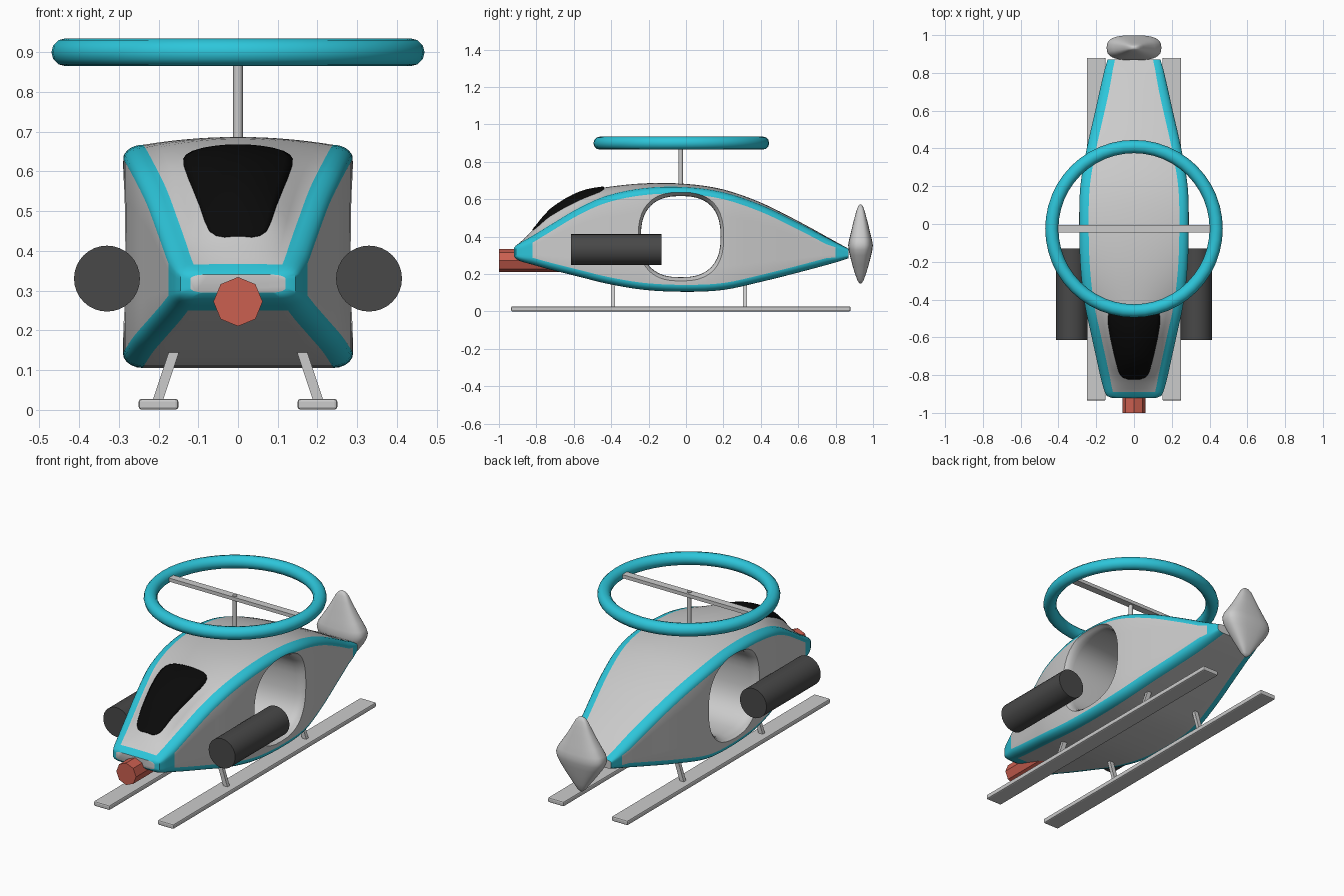
import bpy, bmesh, math
from mathutils import Vector

if "Cube" in bpy.data.objects:
    bpy.data.objects.remove(bpy.data.objects["Cube"])

def material(name, rgb):
    m = bpy.data.materials.new(name)
    m.diffuse_color = (*rgb, 1)
    m.use_nodes = True
    m.node_tree.nodes["Principled BSDF"].inputs["Base Color"].default_value = m.diffuse_color
    return m

GREY = material("light_grey", (0.60, 0.60, 0.60))
CYAN = material("cyan", (0.026, 0.56, 0.70))
DARK = material("dark_grey", (0.065, 0.065, 0.065))
BLACK = material("black", (0.003, 0.003, 0.003))
RED = material("red", (0.60, 0.115, 0.08))

def finish(name, bm, mats, angle=35):
    bmesh.ops.recalc_face_normals(bm, faces=bm.faces)
    me = bpy.data.meshes.new(name)
    bm.to_mesh(me)
    bm.free()
    ob = bpy.data.objects.new(name, me)
    bpy.context.collection.objects.link(ob)
    for m in mats:
        me.materials.append(m)
    smooth(ob, angle)
    return ob

def smooth(ob, angle):
    bpy.ops.object.select_all(action='DESELECT')
    ob.select_set(True)
    bpy.context.view_layer.objects.active = ob
    if angle:
        bpy.ops.object.shade_smooth_by_angle(angle=math.radians(angle))

def loft(rings, rule=None):
    """Skin closed rings of points and cap both ends."""
    bm = bmesh.new()
    vs = [[bm.verts.new(p) for p in r] for r in rings]
    n = len(rings[0])
    for a, b in zip(vs, vs[1:]):
        for i in range(n):
            j = (i + 1) % n
            f = bm.faces.new((a[i], a[j], b[j], b[i]))
            if rule:
                f.material_index = rule(i, f.calc_center_median().y)
    bm.faces.new(vs[0])
    bm.faces.new(vs[-1])
    return bm

def superellipse(a, b, e, n):
    pts = []
    for i in range(n):
        t = 2 * math.pi * i / n
        c, s = math.cos(t), math.sin(t)
        pts.append((a * math.copysign(abs(c) ** (2 / e), c), b * math.copysign(abs(s) ** (2 / e), s)))
    return pts

def rod(name, p, q, r, sides, mat, angle=35, turn=0):
    p, q = Vector(p), Vector(q)
    rot = (q - p).to_track_quat('Z', 'Y')
    rings = [[c + rot @ Vector((r * math.cos(t), r * math.sin(t), 0))
              for t in [turn + 2 * math.pi * i / sides for i in range(sides)]] for c in (p, q)]
    return finish(name, loft(rings), [mat], angle)

def box(name, lo, hi, mat, bevel=0):
    bm = bmesh.new()
    bmesh.ops.create_cube(bm, size=1)
    for v in bm.verts:
        v.co = [l + (c + 0.5) * (h - l) for l, h, c in zip(lo, hi, v.co)]
    ob = finish(name, bm, [mat], 0)
    if bevel:
        mod = ob.modifiers.new("bevel", 'BEVEL')
        mod.width = bevel
        mod.segments = 2
    return ob

# Body stations: y, half width, corner top, bottom, extra height at the middle
KEYS = [(-.92, .12, .34, .295, 0), (-.91, .145, .352, .282, 0), (-.89, .155, .365, .27, .002),
        (-.82, .175, .405, .25, .03), (-.73, .195, .46, .225, .08), (-.57, .23, .555, .185, .08),
        (-.42, .262, .62, .148, .045), (-.22, .284, .66, .115, .025), (0, .29, .665, .105, .017),
        (.2, .284, .637, .115, .015), (.4, .25, .57, .158, .012), (.6, .205, .475, .208, .008),
        (.8, .16, .37, .262, .003), (.87, .14, .335, .285, 0)]

def slope(i, k):
    a, b = KEYS[max(i - 1, 0)], KEYS[min(i + 1, len(KEYS) - 1)]
    return (b[k] - a[k]) / (b[0] - a[0])

def station(y):
    i = max(j for j in range(len(KEYS) - 1) if j == 0 or KEYS[j][0] <= y + 1e-9)
    a, b = KEYS[i], KEYS[i + 1]
    h = b[0] - a[0]
    t = (y - a[0]) / h
    out = []
    for k in range(1, 5):
        out.append((2*t**3 - 3*t*t + 1) * a[k] + (t**3 - 2*t*t + t) * h * slope(i, k)
                   + (3*t*t - 2*t**3) * b[k] + (t**3 - t*t) * h * slope(i + 1, k))
    return out

def band(w, zt, zb):
    return min(.05, .28 * w), min(.037, .25 * (zt - zb))

def top_z(x, y):
    w, zt, zb, crown = station(y)
    u = x / (w - band(w, zt, zb)[0])
    return zt + crown * max(0, 1 - u * u)

NT, NC, NS = 14, 5, 5   # segments across top, round a corner, down a side

def body_ring(y):
    w, zt, zb, _ = station(y)
    bx, bz = band(w, zt, zb)
    p = w - bx
    arc = [(math.sin(math.pi/2*i/NC), math.cos(math.pi/2*i/NC)) for i in range(NC)]
    pts = [(-p + 2*p*i/NT, top_z(-p + 2*p*i/NT, y)) for i in range(NT)]
    pts += [(p + bx*s, zt - bz + bz*c) for s, c in arc]
    pts += [(w, zt - bz + (zb - zt + 2*bz) * i/NS) for i in range(NS)]
    pts += [(p + bx*c, zb + bz - bz*s) for s, c in arc]
    pts += [(p - 2*p*i/NT, zb) for i in range(NT)]
    pts += [(-p - bx*s, zb + bz - bz*c) for s, c in arc]
    pts += [(-w, zb + bz + (zt - zb - 2*bz) * i/NS) for i in range(NS)]
    pts += [(-p - bx*c, zt - bz + bz*s) for s, c in arc]
    return [(x, y, z) for x, z in pts]

def body_colour(i, y):
    """Panels are grey, rounded edges and nose rim are cyan."""
    half = NT + 2 * NC + NS
    k = i % half
    if k < NT:
        return 0 if y > (-.89 if i < half else -.82) else 1
    if NT + NC <= k < NT + NC + NS:
        return 0 if -.82 < y < .8 else 1
    return 1

ys = []
for a, b in zip(KEYS, KEYS[1:]):
    steps = 1 if b[0] - a[0] < .05 else 4
    ys += [a[0] + (b[0] - a[0]) * s / steps for s in range(steps)]
ys.append(KEYS[-1][0])
body = finish("body", loft([body_ring(y) for y in ys], body_colour), [GREY, CYAN], 0)

# Side-to-side tunnel with flared mouths
flare = [(-.36, .035), (-.288, .02), (-.275, .009), (-.255, .002), (-.235, 0)]
flare += [(-x, d) for x, d in reversed(flare)]
cutter = finish("tunnel_cutter", loft([[(x, -.028 + p, .4 + q) for p, q in superellipse(.213 + d, .217 + d, 2.5, 40)]
                                       for x, d in flare]), [GREY], 0)
cutter.hide_render = True
mod = body.modifiers.new("tunnel", 'BOOLEAN')
mod.operation = 'DIFFERENCE'
mod.solver = 'EXACT'
mod.object = cutter
smooth(body, 0)
bpy.ops.object.modifier_apply(modifier="tunnel")
bpy.data.objects.remove(cutter)
smooth(body, 35)

# Windscreen: thin plate lying on the crowned top
outline = [(-.822, .035), (-.815, .056), (-.80, .073), (-.775, .084), (-.73, .096), (-.69, .106), (-.65, .115),
           (-.61, .124), (-.57, .131), (-.53, .137), (-.49, .138), (-.465, .131), (-.448, .115), (-.44, .09)]
bm = bmesh.new()
M = 14
rows = [[bm.verts.new((h * (2*i/M - 1), y, top_z(h * (2*i/M - 1), y) + .006)) for i in range(M + 1)]
        for y, h in outline]
for a, b in zip(rows, rows[1:]):
    for i in range(M):
        bm.faces.new((a[i], a[i + 1], b[i + 1], b[i]))
screen = finish("windscreen", bm, [BLACK])
mod = screen.modifiers.new("thickness", 'SOLIDIFY')
mod.thickness = .009
mod.offset = -1

# Tail fin: rounded diamond
fin = [(.15, .008, .006), (.165, .025, .016), (.2, .05, .029), (.25, .088, .044), (.3, .124, .057),
       (.33, .14, .064), (.355, .145, .066), (.38, .137, .062), (.42, .11, .052), (.47, .078, .04),
       (.52, .05, .027), (.55, .034, .018), (.565, .02, .011), (.571, .008, .005)]
finish("tail_fin", loft([[(p, .933 + q, z) for p, q in superellipse(a, b, 2.8, 32)] for z, a, b in fin]), [GREY], 60)

# Rotor: ring, crossbar and mast
R, r = .435, .035
bm = bmesh.new()
N, K = 48, 12
ring = [[bm.verts.new(((R + r*math.cos(v)) * math.cos(u), -.025 + (R + r*math.cos(v)) * math.sin(u), .9 + r*math.sin(v)))
         for v in [2*math.pi*j/K for j in range(K)]] for u in [2*math.pi*i/N for i in range(N)]]
for i in range(N):
    for j in range(K):
        a, b, l = ring[i], ring[(i + 1) % N], (j + 1) % K
        bm.faces.new((a[j], b[j], b[l], a[l]))
finish("rotor_ring", bm, [CYAN], 40)
box("rotor_bar", (-.42, -.046, .89), (.42, -.004, .91), GREY)
rod("rotor_mast", (0, -.028, .64), (0, -.028, .914), .012, 16, GREY)

# Nose nozzle, eight sided
rod("nose_nozzle", (0, -1, .272), (0, -.6, .272), .062, 8, RED, 0)

# Engines, skids and struts on both sides
for s, side in ((1, "right"), (-1, "left")):
    rod(side + "_engine", (s*.33, -.615, .33), (s*.33, -.13, .33), .083, 32, DARK)
    box(side + "_skid", (s*.2 - .05, -.935, 0), (s*.2 + .05, .88, .027), GREY, .007)
    for y, end in ((-.39, "front"), (.315, "rear")):
        w = .01
        rings = [[(s*x + a*.013, y + b*w, z) for a, b in ((-1, -1), (1, -1), (1, 1), (-1, 1))]
                 for x, z in ((.203, .02), (.155, .165))]
        finish(f"{end}_{side}_strut", loft(rings), [GREY], 0)
